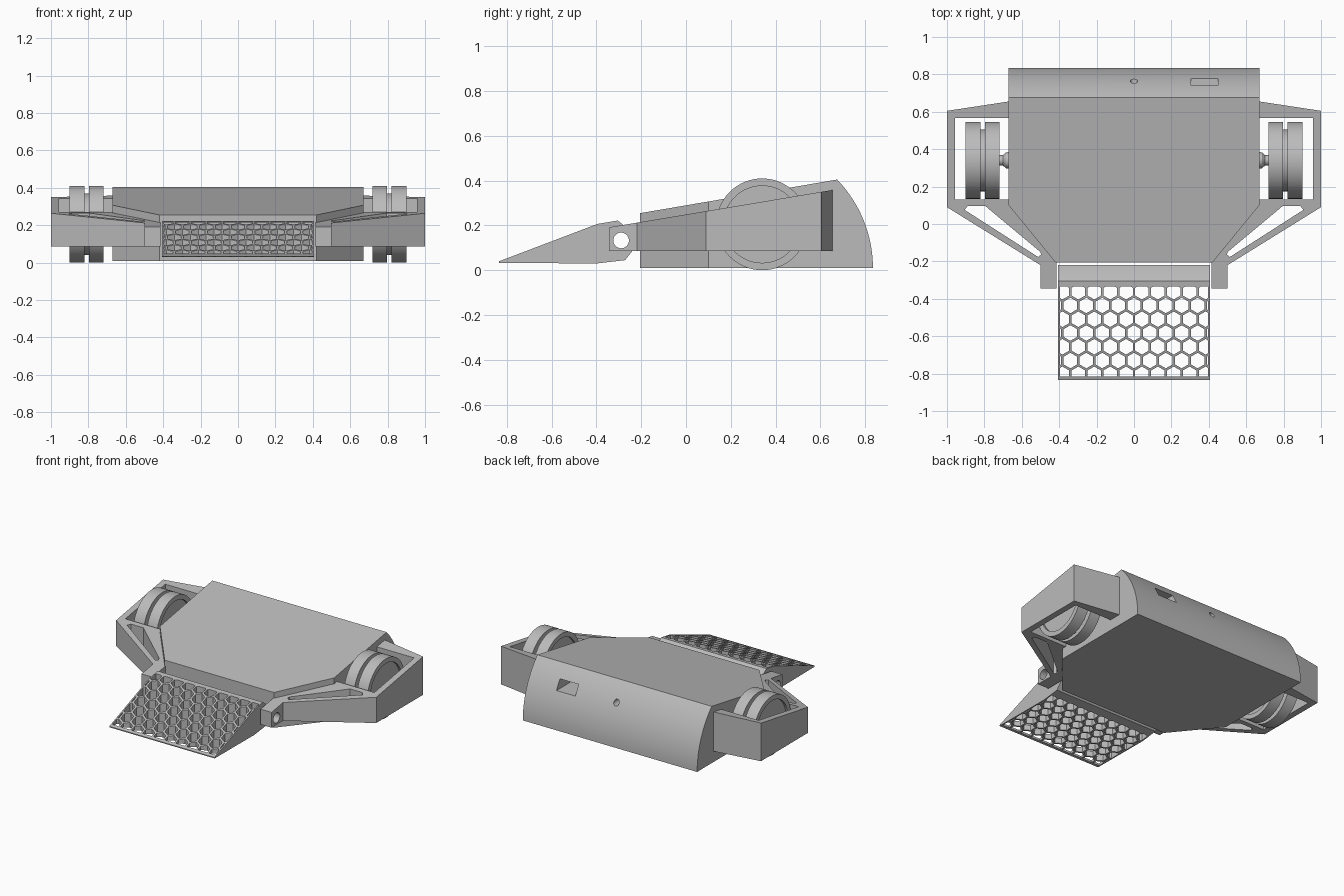
import bpy, bmesh, math
from mathutils import Vector

cube = bpy.data.objects.get("Cube")
if cube:
    bpy.data.objects.remove(cube, do_unlink=True)

grey = bpy.data.materials.new("light_grey")
grey.use_nodes = True
COLOUR = (0.5, 0.5, 0.5, 1)
grey.diffuse_color = COLOUR
grey.node_tree.nodes["Principled BSDF"].inputs["Base Color"].default_value = COLOUR


def to_object(name, bm):
    bmesh.ops.recalc_face_normals(bm, faces=bm.faces)
    mesh = bpy.data.meshes.new(name)
    bm.to_mesh(mesh)
    bm.free()
    mesh.materials.append(grey)
    obj = bpy.data.objects.new(name, mesh)
    bpy.context.collection.objects.link(obj)
    return obj


def prism_bm(points, axis, low, high):
    """Extrude a 2D outline along x (points are y, z) or z (points are x, y)."""
    bm = bmesh.new()
    place = (lambda a, b: (low, a, b)) if axis == "x" else (lambda a, b: (a, b, low))
    face = bm.faces.new([bm.verts.new(place(*p)) for p in points])
    step = Vector((high - low, 0, 0)) if axis == "x" else Vector((0, 0, high - low))
    extrude(bm, [face], step)
    return bm


def extrude(bm, faces, step):
    new = bmesh.ops.extrude_face_region(bm, geom=faces, use_keep_orig=True)["geom"]
    verts = [v for v in new if isinstance(v, bmesh.types.BMVert)]
    bmesh.ops.translate(bm, verts=verts, vec=step)


def rect(a0, a1, b0, b1):
    return [(a0, b0), (a1, b0), (a1, b1), (a0, b1)]


def circle(a, b, r, n=32):
    return [(a + r * math.cos(i * math.tau / n), b + r * math.sin(i * math.tau / n))
            for i in range(n)]


def activate(obj):
    bpy.ops.object.select_all(action="DESELECT")
    obj.select_set(True)
    bpy.context.view_layer.objects.active = obj


def cut(obj, bm):
    cutter = to_object("cutter", bm)
    cutter.hide_render = True
    mod = obj.modifiers.new("cut", "BOOLEAN")
    mod.operation = "DIFFERENCE"
    mod.solver = "EXACT"
    mod.object = cutter
    activate(obj)
    bpy.ops.object.modifier_apply(modifier=mod.name)
    bpy.data.objects.remove(cutter, do_unlink=True)


def finish(obj, mirror=False):
    activate(obj)
    if mirror:
        mod = obj.modifiers.new("mirror", "MIRROR")
        mod.use_mirror_merge = False
        bpy.ops.object.modifier_apply(modifier=mod.name)
    bpy.ops.object.shade_smooth_by_angle(angle=math.radians(30))


# Main body: wedge profile with a rounded back, front corners sliced off
ARC_Y, ARC_R, FLOOR = 0.2675, 0.5675, 0.01
arc = [(ARC_Y + ARC_R * math.cos(math.radians(a)), FLOOR + ARC_R * math.sin(math.radians(a)))
       for a in [44.1 * i / 16 for i in range(17)]]
bm = prism_bm([(-0.205, FLOOR)] + arc + [(-0.205, 0.255)], "x", -0.67, 0.67)
for side in (-1, 1):
    result = bmesh.ops.bisect_plane(
        bm, geom=bm.verts[:] + bm.edges[:] + bm.faces[:],
        plane_co=(side * 0.42, -0.205, 0), plane_no=(side * 0.305, -0.25, 0),
        clear_outer=True)
    rim = [e for e in result["geom_cut"] if isinstance(e, bmesh.types.BMEdge)]
    bmesh.ops.holes_fill(bm, edges=rim, sides=0)
body = to_object("body", bm)

# Slot and round port in the back
slot = prism_bm(rect(0.62, 0.95, 0.255, 0.322), "x", 0.305, 0.45)
cut(body, slot)
port = bmesh.new()
ring = [port.verts.new((x, 0.68, z)) for x, z in circle(0, 0.285, 0.02, 20)]
extrude(port, [port.faces.new(ring)], Vector((0, 0.25, 0)))
cut(body, port)
finish(body)

# Wheel guards with front hinge brackets, top sloped parallel to the body
outline = [(0.6, 0.666), (0.67, 0.655), (1.0, 0.605), (1.0, 0.09), (0.5, -0.22),
           (0.5, -0.345), (0.415, -0.345), (0.415, -0.19), (0.6, 0.1)]
bm = prism_bm(outline, "z", 0.085, 1)
for v in bm.verts:
    if v.co.z > 0.5:
        v.co.z = 0.249 + 0.167 * v.co.y
guard = to_object("wheel_guards", bm)
cut(guard, prism_bm(rect(0.63, 0.957, 0.13, 0.568), "z", -0.1, 1))
strut_gap = [(0.89, 0.096), (0.795, 0.096), (0.5, -0.15), (0.497, -0.165),
             (0.513, -0.176), (0.905, 0.075)]
cut(guard, prism_bm(strut_gap, "z", -0.1, 1))
HINGE = circle(-0.29, 0.133, 0.035)
cut(guard, prism_bm(HINGE, "x", 0.3, 0.56))
finish(guard, mirror=True)

# Twin wheels with hub and axle, turned about the x axis
turned = [(0.65, 0), (0.65, 0.048), (0.685, 0.042), (0.70, 0.028), (0.735, 0.028),
          (0.735, 0.172), (0.72, 0.172), (0.72, 0.205), (0.797, 0.205), (0.797, 0.165),
          (0.82, 0.165), (0.82, 0.205), (0.9, 0.205), (0.9, 0.172), (0.885, 0.172),
          (0.885, 0)]
bm = bmesh.new()
verts = [bm.verts.new((x, 0.34, 0.205 + r)) for x, r in turned]
edges = [bm.edges.new(pair) for pair in zip(verts, verts[1:])]
bmesh.ops.spin(bm, geom=verts + edges, cent=(0, 0.34, 0.205), axis=(1, 0, 0),
               angle=math.tau, steps=64)
bmesh.ops.remove_doubles(bm, verts=bm.verts, dist=0.0001)
finish(to_object("wheels", bm), mirror=True)

# Front ramp wedge
ramp_profile = [(-0.835, 0.033), (-0.835, 0.04), (-0.395, 0.207), (-0.305, 0.222),
                (-0.27, 0.195), (-0.22, 0.14), (-0.24, 0.085), (-0.272, 0.045),
                (-0.40, 0.03)]
ramp = to_object("front_ramp", prism_bm(ramp_profile, "x", -0.405, 0.405))
cut(ramp, prism_bm(HINGE, "x", -0.6, 0.6))

# Honeycomb openings, trimmed to leave a border
PITCH, WALL = 0.085, 0.013
radius = (PITCH - WALL) / math.sqrt(3)
cells = bmesh.new()
for row in range(8):
    y = -0.362 - row * PITCH * math.sqrt(3) / 2
    for col in range(-6, 7):
        x = (col + (0.5 if row % 2 == 0 else 0)) * PITCH
        cells.faces.new([cells.verts.new((x + radius * math.sin(k * math.pi / 3),
                                          y + radius * math.cos(k * math.pi / 3), -0.1))
                         for k in range(6)])
for co, no in (((0.396, 0, 0), (1, 0, 0)), ((-0.396, 0, 0), (-1, 0, 0)),
               ((0, -0.335, 0), (0, 1, 0)), ((0, -0.815, 0), (0, -1, 0))):
    bmesh.ops.bisect_plane(cells, geom=cells.verts[:] + cells.edges[:] + cells.faces[:],
                           plane_co=co, plane_no=no, clear_outer=True)
extrude(cells, cells.faces[:], Vector((0, 0, 0.5)))
cut(ramp, cells)
finish(ramp)
